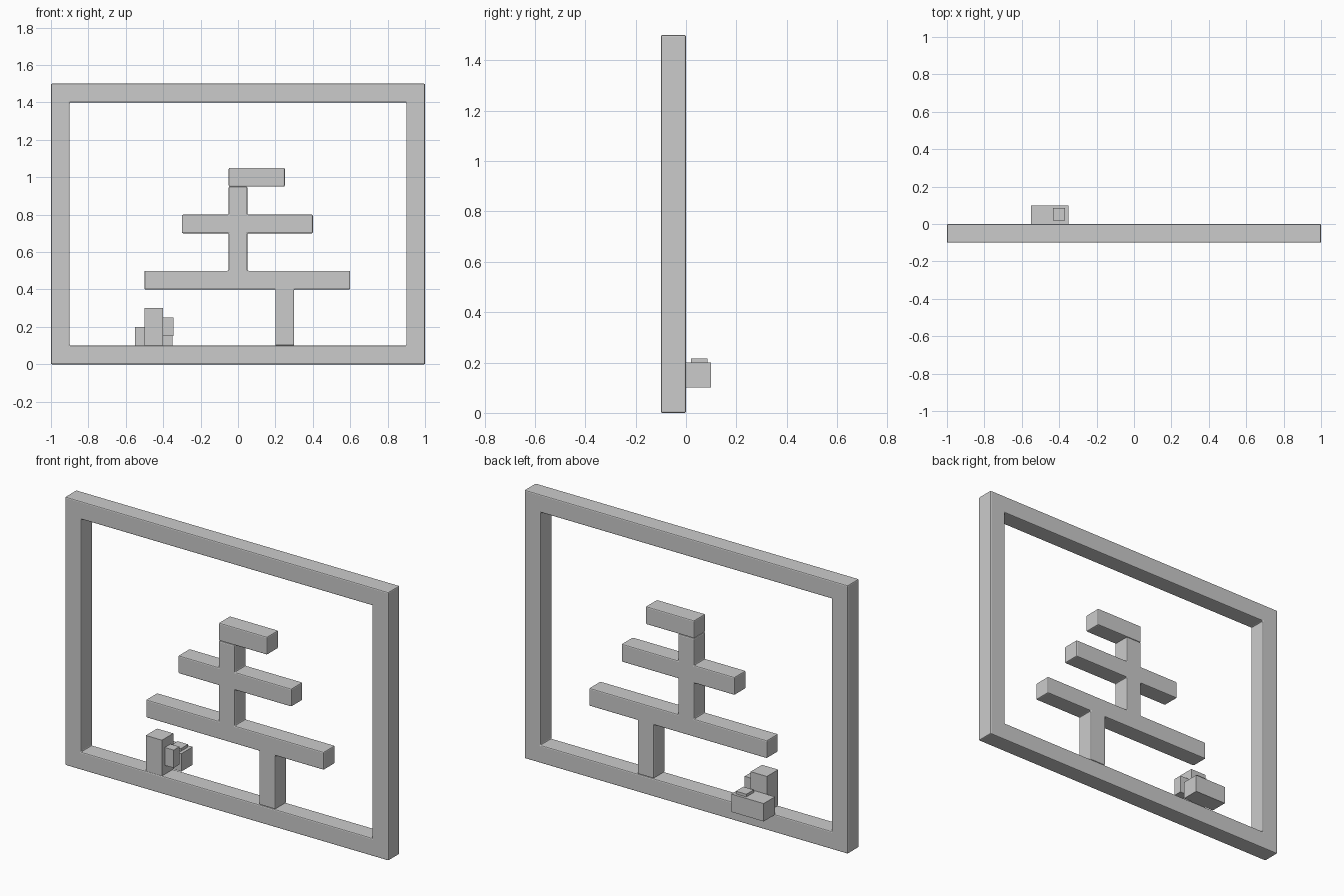
import bpy, bmesh

cube = bpy.data.objects.get("Cube")
if cube:
    bpy.data.objects.remove(cube)

GREY = (0.6, 0.6, 0.6, 1)
mat = bpy.data.materials.new("plain grey")
mat.use_nodes = True
mat.diffuse_color = GREY
mat.node_tree.nodes["Principled BSDF"].inputs["Base Color"].default_value = GREY


def slab(name, points, faces, y0=-0.1, y1=0.0, bevel=0.0):
    """Extrude flat x-z faces from y0 to y1, with optional eased edges."""
    bm = bmesh.new()
    verts = [bm.verts.new((x, y0, z)) for x, z in points]
    flat = [bm.faces.new([verts[i] for i in f]) for f in faces]
    result = bmesh.ops.extrude_face_region(bm, geom=flat, use_keep_orig=True)
    moved = [v for v in result["geom"] if isinstance(v, bmesh.types.BMVert)]
    bmesh.ops.translate(bm, verts=moved, vec=(0, y1 - y0, 0))
    bmesh.ops.recalc_face_normals(bm, faces=bm.faces)
    mesh = bpy.data.meshes.new(name)
    bm.to_mesh(mesh)
    bm.free()
    mesh.materials.append(mat)
    obj = bpy.data.objects.new(name, mesh)
    bpy.context.collection.objects.link(obj)
    if bevel:
        mod = obj.modifiers.new("eased edges", 'BEVEL')
        mod.width = bevel
        mod.segments = 2
        mod.limit_method = 'ANGLE'
    return obj


def rect(x0, x1, z0, z1):
    return [(x0, z0), (x1, z0), (x1, z1), (x0, z1)]


def box(name, x0, x1, z0, z1, y0=-0.1, y1=0.0, bevel=0.0):
    return slab(name, rect(x0, x1, z0, z1), [range(4)], y0, y1, bevel)


# Outer frame: mitred rectangle ring
ring = [(i, (i + 1) % 4, (i + 1) % 4 + 4, i + 4) for i in range(4)]
slab("outer_frame", rect(-1, 1, 0, 1.5) + rect(-0.9, 0.9, 0.1, 1.4), ring, bevel=0.006)

# Shelf tree: leg, two shelves and the post as one outline
outline = [
    (0.2, 0.1), (0.3, 0.1), (0.3, 0.4), (0.6, 0.4), (0.6, 0.5),
    (0.05, 0.5), (0.05, 0.7), (0.4, 0.7), (0.4, 0.8), (0.05, 0.8),
    (0.05, 0.95), (-0.05, 0.95), (-0.05, 0.8), (-0.3, 0.8), (-0.3, 0.7),
    (-0.05, 0.7), (-0.05, 0.5), (-0.5, 0.5), (-0.5, 0.4), (0.2, 0.4),
]
slab("shelf_tree", outline, [range(len(outline))], bevel=0.006)
box("top_shelf", -0.05, 0.25, 0.95, 1.05, bevel=0.006)

# Small blocks standing on the bottom rail
box("tall_block", -0.5, -0.4, 0.1, 0.3)
box("side_block", -0.4, -0.345, 0.15, 0.25, -0.075, -0.025)
box("rear_block", -0.55, -0.35, 0.1, 0.2, 0.0, 0.1)
box("rear_cap", -0.433, -0.368, 0.2, 0.215, 0.02, 0.085)
